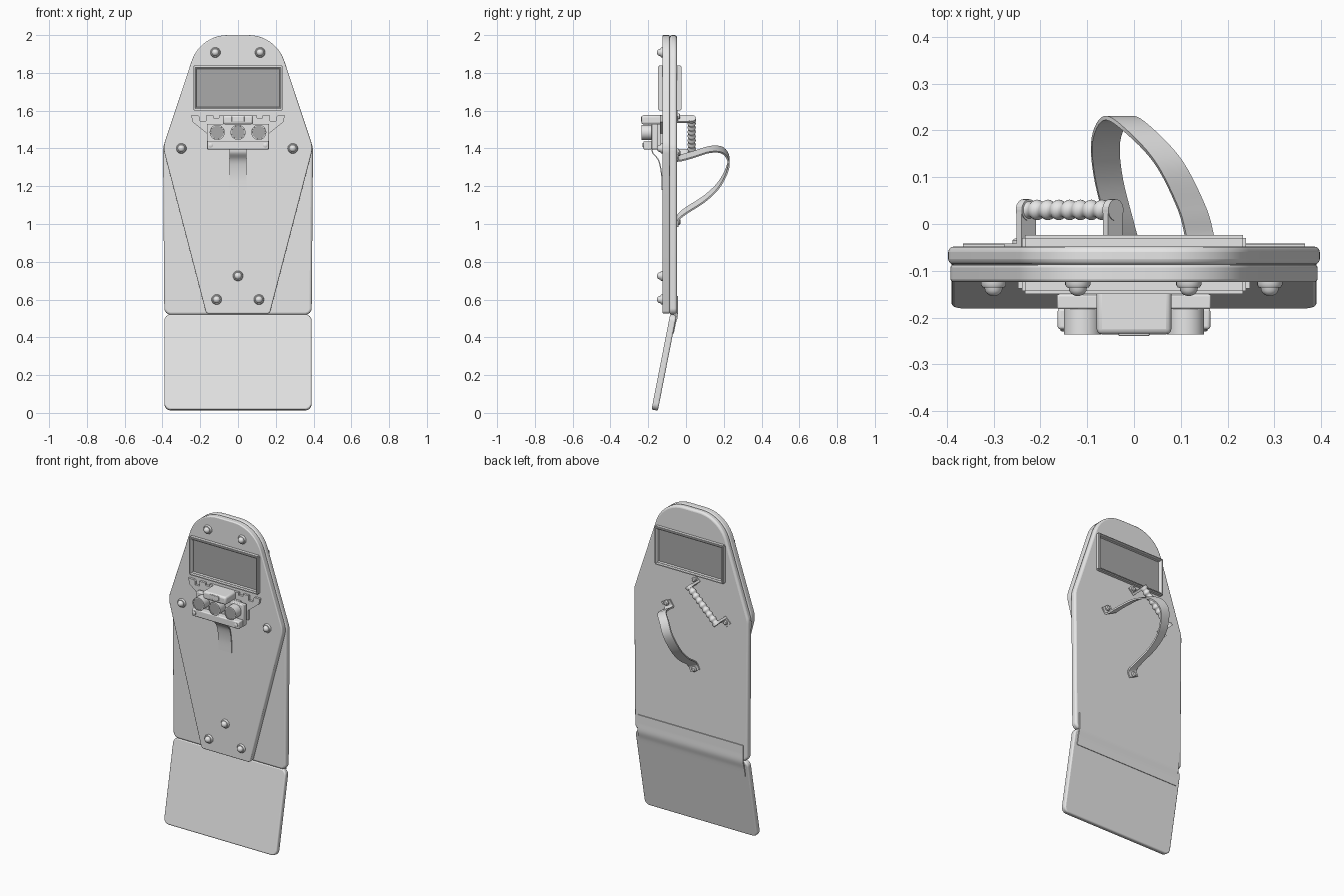
import bpy, bmesh, math
from mathutils import Vector, Matrix

if "Cube" in bpy.data.objects:
    bpy.data.objects.remove(bpy.data.objects["Cube"])


def material(name, v):
    m = bpy.data.materials.new(name)
    m.diffuse_color = (v, v, v, 1)
    m.use_nodes = True
    m.node_tree.nodes["Principled BSDF"].inputs["Base Color"].default_value = m.diffuse_color
    return m


GREY = material("light grey", 0.8)
DARK = material("dark glass grey", 0.4)


def finish(name, bm, mat=GREY, bevel=0, segments=3, smooth=True):
    bmesh.ops.recalc_face_normals(bm, faces=bm.faces)
    me = bpy.data.meshes.new(name)
    bm.to_mesh(me)
    bm.free()
    ob = bpy.data.objects.new(name, me)
    bpy.context.collection.objects.link(ob)
    me.materials.append(mat)
    if bevel:
        b = ob.modifiers.new("bevel", "BEVEL")
        b.width, b.segments, b.angle_limit = bevel, segments, math.radians(40)
    if smooth:
        bpy.ops.object.select_all(action="DESELECT")
        ob.select_set(True)
        bpy.context.view_layer.objects.active = ob
        bpy.ops.object.shade_smooth_by_angle(angle=math.radians(35))
    return ob


def fillet(corners, steps=10):
    """Round the corners (x, z, radius) of a closed polygon."""
    out = []
    n = len(corners)
    for i, (x, z, r) in enumerate(corners):
        p = Vector((x, z))
        if r == 0:
            out.append(p)
            continue
        a = (Vector(corners[i - 1][:2]) - p).normalized()
        b = (Vector(corners[(i + 1) % n][:2]) - p).normalized()
        half = a.angle(b) / 2
        c = p + (a + b).normalized() * r / math.sin(half)
        t = r / math.tan(half)
        u, v = p + a * t - c, p + b * t - c
        sweep = u.angle(v)
        for k in range(steps + 1):
            f = k / steps
            out.append(c + (u * math.sin((1 - f) * sweep) + v * math.sin(f * sweep)) / math.sin(sweep))
    return out


def mirrored(half):
    return half + [(-x, z, r) for x, z, r in reversed(half)]


def slab(name, half, y0, y1, bevel=0.0):
    """Symmetric front outline pushed through from y0 to y1."""
    bm = bmesh.new()
    face = bm.faces.new([bm.verts.new((p.x, y0, p.y)) for p in fillet(mirrored(half))])
    ext = bmesh.ops.extrude_face_region(bm, geom=[face])["geom"]
    bmesh.ops.translate(bm, vec=(0, y1 - y0, 0), verts=[g for g in ext if isinstance(g, bmesh.types.BMVert)])
    return finish(name, bm, bevel=bevel)


def box(name, x0, x1, y0, y1, z0, z1, bevel=0.0):
    bm = bmesh.new()
    m = Matrix.Translation(((x0 + x1) / 2, (y0 + y1) / 2, (z0 + z1) / 2)) @ Matrix.Diagonal((x1 - x0, y1 - y0, z1 - z0, 1))
    bmesh.ops.create_cube(bm, size=1, matrix=m)
    return finish(name, bm, bevel=bevel)


def lathe(name, start, axis, profile, mat=GREY, sides=24):
    """Turn a (distance, radius) profile round an axis."""
    bm = bmesh.new()
    rot = Vector(axis).to_track_quat("Z", "Y").to_matrix()
    rings = []
    for d, r in profile:
        rings.append([bm.verts.new(Vector(start) + rot @ Vector((r * math.cos(2 * math.pi * k / sides), r * math.sin(2 * math.pi * k / sides), d))) for k in range(sides)])
    for a, b in zip(rings, rings[1:]):
        for k in range(sides):
            bm.faces.new((a[k], a[(k + 1) % sides], b[(k + 1) % sides], b[k]))
    bm.faces.new(rings[0])
    bm.faces.new(rings[-1])
    return finish(name, bm, mat)


def ribbon(name, points, side, width, thick, steps=6):
    """Flat band along a smooth path; side is the width direction."""
    pts = [Vector(p) for p in points]
    path = []
    for i in range(len(pts) - 1):
        p0, p1, p2, p3 = pts[max(i - 1, 0)], pts[i], pts[i + 1], pts[min(i + 2, len(pts) - 1)]
        for k in range(steps):
            t = k / steps
            path.append(0.5 * (2 * p1 + (p2 - p0) * t + (2 * p0 - 5 * p1 + 4 * p2 - p3) * t * t + (3 * p1 - p0 - 3 * p2 + p3) * t ** 3))
    path.append(pts[-1])
    s = Vector(side).normalized()
    bm = bmesh.new()
    rings = []
    for i, p in enumerate(path):
        tan = path[min(i + 1, len(path) - 1)] - path[max(i - 1, 0)]
        n = tan.cross(s).normalized() * thick / 2
        w = s * width / 2
        rings.append([bm.verts.new(q) for q in (p + w + n, p - w + n, p - w - n, p + w - n)])
    for a, b in zip(rings, rings[1:]):
        for k in range(4):
            bm.faces.new((a[k], a[(k + 1) % 4], b[(k + 1) % 4], b[k]))
    bm.faces.new(rings[0])
    bm.faces.new(rings[-1])
    return finish(name, bm)


# Two layers of the main panel
top = [(0.2, 2.0, 0.2), (0.397, 1.405, 0.12)]
slab("back_panel", top + [(0.39, 0.52, 0.035)], -0.087, -0.048, 0.012)
slab("front_panel", top + [(0.168, 0.525, 0.02)], -0.124, -0.087, 0.006)

# Lower flap, leaning forward from the hinge
flap = slab("lower_flap", [(0.39, 0.0, 0.035), (0.39, -0.515, 0.035)], -0.034, 0, 0.008)
flap.location = (0, -0.05, 0.517)
flap.rotation_euler.x = -math.atan2(0.1, 0.51)

# Thin hinge strip across the back
ribbon("hinge_strip", [(0, -0.046, 0.62), (0, -0.046, 0.57), (0, -0.046, 0.517), (0, -0.058, 0.47), (0, -0.068, 0.42)], (1, 0, 0), 0.73, 0.007)

# Window: a raised frame with sunken glass on both sides
bm = bmesh.new()
bmesh.ops.create_cube(bm, size=1, matrix=Matrix.Translation((0, -0.0865, 1.72)) @ Matrix.Diagonal((0.478, 0.125, 0.24, 1)))
bmesh.ops.bevel(bm, geom=bm.edges[:], offset=0.006, segments=2, affect="EDGES")
panes = [f for f in bm.faces if abs(f.normal.y) > 0.99 and f.calc_area() > 0.05]
for thickness, depth in ((0.006, 0), (0.006, -0.008), (0.004, 0), (0.004, -0.012)):
    bmesh.ops.inset_individual(bm, faces=panes, thickness=thickness, depth=depth)
for f in panes:
    f.material_index = 1
window = finish("window", bm, smooth=False)
window.data.materials.append(DARK)

# Domed bolts on the front
for x, z in ((-0.12, 1.908), (0.117, 1.908), (-0.3, 1.4), (0.29, 1.4), (0, 0.725), (-0.113, 0.6), (0.111, 0.6)):
    dome = [(0.016 + 0.018 * math.sin(a), 0.019 * math.cos(a) + 0.0005) for a in (0, 0.4, 0.8, 1.2, 1.57)]
    lathe("bolt", (x, -0.12, z), (0, -1, 0), [(0, 0.027), (0.01, 0.027), (0.016, 0.023)] + dome)

# Light unit bracket with notched wings
slab("light_bracket", [(0.1, 1.575, 0), (0.1, 1.56, 0), (0.13, 1.56, 0), (0.13, 1.575, 0), (0.17, 1.575, 0), (0.17, 1.545, 0), (0.2, 1.545, 0),
                       (0.2, 1.565, 0), (0.21, 1.575, 0), (0.248, 1.575, 0), (0.24, 1.54, 0), (0.165, 1.48, 0), (0.165, 1.42, 0)], -0.138, -0.122)
# Light unit housing
box("light_back", -0.12, 0.12, -0.152, -0.12, 1.41, 1.53)
box("light_housing", -0.165, 0.165, -0.182, -0.15, 1.395, 1.53, 0.005)
box("light_lower_lip", -0.163, 0.163, -0.225, -0.18, 1.395, 1.44, 0.006)
box("light_hood", -0.08, 0.08, -0.236, -0.12, 1.527, 1.576, 0.012)
box("hood_button", -0.034, 0.034, -0.239, -0.23, 1.542, 1.57, 0.003)
for s in (-1, 1):
    lathe("housing_screw", (s * 0.145, -0.22, 1.417), (0, -1, 0), [(0, 0.012), (0.008, 0.012), (0.01, 0.009)], sides=16)
    lathe("bracket_screw", (s * 0.065, -0.13, 1.552), (0, -1, 0), [(0, 0.011), (0.015, 0.011)], sides=16)

# Three lamps with dark lenses
for x in (-0.11, 0, 0.11):
    lathe("lamp", (x, -0.175, 1.485), (0, -1, 0), [(0, 0.04), (0.061, 0.04), (0.061, 0.035), (0.055, 0.034)], sides=32)
    lathe("lens", (x, -0.228, 1.485), (0, -1, 0), [(0, 0.036), (0.006, 0.036)], DARK, 32)

# Cable band under the lights
ribbon("cable_band", [(0, -0.18, 1.395), (0, -0.175, 1.375), (0, -0.15, 1.345), (0, -0.137, 1.31), (0, -0.128, 1.25), (0, -0.126, 1.18)], (1, 0, 0), 0.09, 0.006)

# Grip at the back: slanted bar with finger ridges between two arms
a, b = Vector((-0.045, 0.03, 1.555)), Vector((-0.23, 0.03, 1.375))
length = (b - a).length
ridges = []
for i in range(49):
    t = i / 48
    ridges.append((t * length, 0.019 + 0.003 * math.cos(t * 16 * math.pi)))
lathe("grip_bar", a, b - a, ridges)
d = (b - a).normalized()
w = Vector((-d.z, 0, d.x))
for p, s in ((a, -1), (b, 1)):
    ribbon("grip_arm", [p + Vector((0, y, 0)) for y in (-0.08, -0.04, 0.005)], w, 0.045, 0.014)
    lathe("grip_arm_end", p - d * 0.009, d, [(0, 0.023), (0.018, 0.023)])
    foot = p + d * s * 0.022
    ribbon("grip_foot", [foot - d * 0.022 + Vector((0, -0.076, 0)), foot + d * 0.022 + Vector((0, -0.076, 0))], w, 0.045, 0.008)
    lathe("grip_foot_bolt", foot + Vector((0, -0.075, 0)), (0, 1, 0), [(0, 0.014), (0.01, 0.014), (0.014, 0.009)], sides=16)

# Arm strap looping out of the back
ribbon("arm_strap", [(0.17, -0.044, 1.385), (0.145, -0.04, 1.35), (0.125, 0.03, 1.365), (0.075, 0.13, 1.395), (0.01, 0.2, 1.385), (-0.035, 0.226, 1.32),
                     (-0.06, 0.18, 1.215), (-0.055, 0.1, 1.135), (-0.03, 0.0, 1.07), (-0.02, -0.04, 1.035), (-0.035, -0.044, 1.0)], (0.89, 0, -0.45), 0.066, 0.009)
for x, z in ((0.163, 1.375), (-0.03, 1.012)):
    lathe("strap_bolt", (x, -0.048, z), (0, 1, 0), [(0, 0.016), (0.014, 0.016), (0.019, 0.01)], sides=16)
